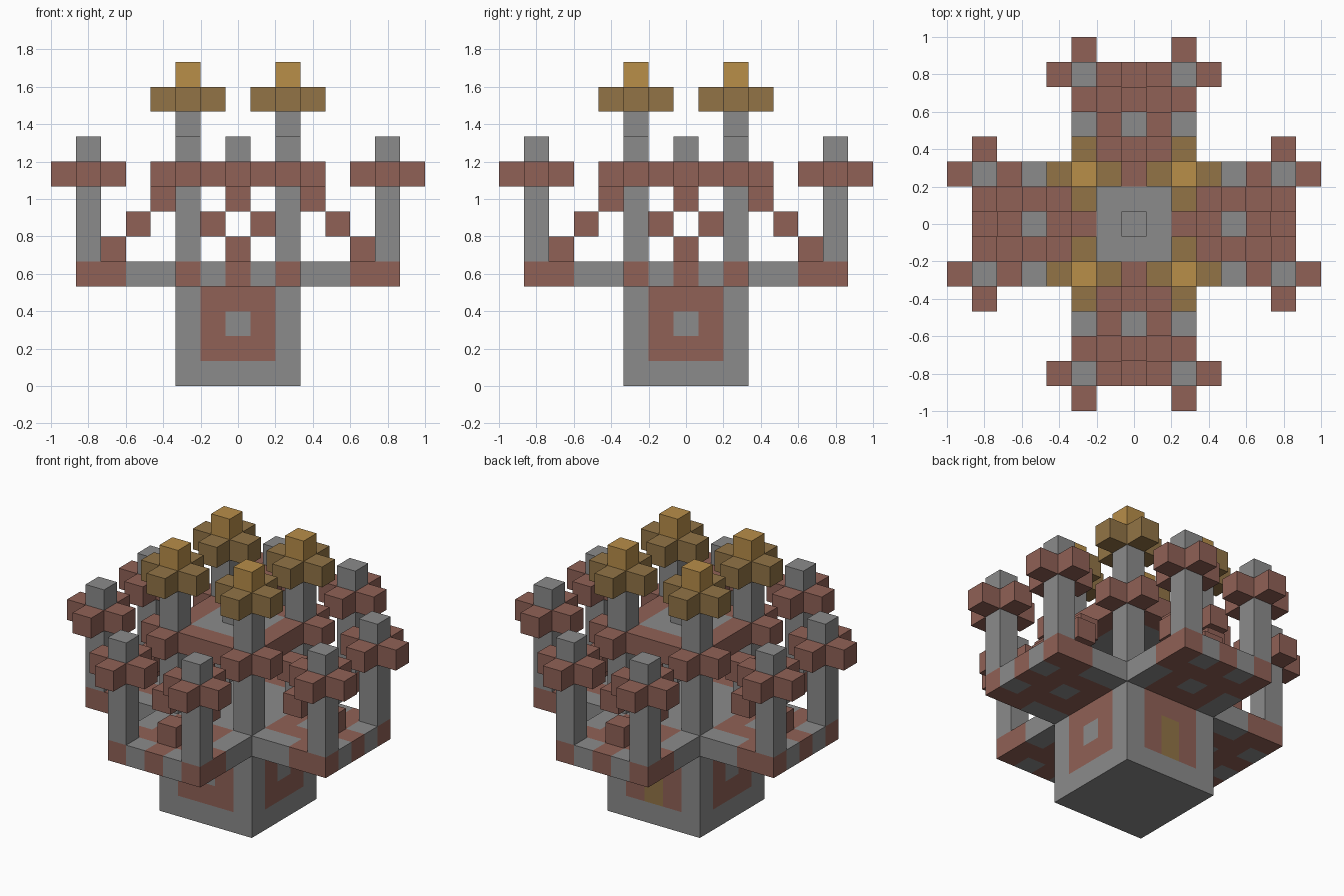
import bpy
import bmesh
from mathutils import Vector

if "Cube" in bpy.data.objects:
    bpy.data.objects.remove(bpy.data.objects["Cube"])

U = 2 / 15  # edge of one block


def material(name, rgb):
    m = bpy.data.materials.new(name)
    lin = [((c / 255 + 0.055) / 1.055) ** 2.4 for c in rgb]
    m.diffuse_color = (*lin, 1)
    m.use_nodes = True
    m.node_tree.nodes["Principled BSDF"].inputs["Base Color"].default_value = m.diffuse_color
    return m


MATS = [material("stone grey", (139, 139, 139)),
        material("brick red", (144, 97, 86)),
        material("bright gold", (184, 142, 73)),
        material("dark gold", (146, 116, 70))]
GREY, RED, GOLD, DARK = range(4)

# Side directions with the two directions spanning each side
AXES = [Vector((1, 0, 0)), Vector((0, 1, 0)), Vector((0, 0, 1))]
SIDES = [(AXES[a] * s, AXES[(a + 1) % 3], AXES[(a + 2) % 3] * s)
         for a in range(3) for s in (-1, 1)]


def build(name, cells):
    """Make one closed shell from blocks {(i, j, k): colour}."""
    bm = bmesh.new()
    for cell, colour in cells.items():
        centre = Vector((cell[0], cell[1], cell[2] + 0.5))
        for n, u, v in SIDES:
            if tuple(int(c) for c in Vector(cell) + n) in cells:
                continue
            corners = [centre + (n + a * u + b * v) / 2
                       for a, b in ((-1, -1), (1, -1), (1, 1), (-1, 1))]
            face = bm.faces.new([bm.verts.new(c * U) for c in corners])
            face.material_index = colour
    bmesh.ops.remove_doubles(bm, verts=bm.verts, dist=1e-4)
    mesh = bpy.data.meshes.new(name)
    bm.to_mesh(mesh)
    bm.free()
    for m in MATS:
        mesh.materials.append(m)
    bpy.context.collection.objects.link(bpy.data.objects.new(name, mesh))


def turn(i, j, quarter):
    for _ in range(quarter):
        i, j = -j, i
    return i, j


def cross(i, j, k, colour):
    return {(i + a, j + b, k): colour
            for a, b in ((0, 0), (1, 0), (-1, 0), (0, 1), (0, -1))}


def column(i, j, low, high):
    return {(i, j, k): GREY for k in range(low, high)}


# Base with a red panel on each side, three windows and a back door
def base_colour(i, j, k):
    if k == 0 or (abs(i) == 2 and abs(j) == 2):
        return GREY
    if i == 0 and j == 2 and k in (1, 2):
        return DARK
    if k == 2 and (i == 0 or j == 0):
        return GREY
    return RED


span = range(-2, 3)
build("base", {(i, j, k): base_colour(i, j, k)
               for i in span for j in span for k in range(4)})


# Cross-shaped platform with a chequered pattern on the arms
def deck_colour(i, j):
    along, across = max(abs(i), abs(j)), min(abs(i), abs(j))
    if along <= 2:
        return GREY
    grey = {3: (2,), 4: (0, 2), 5: (), 6: (1,)}[along]
    return GREY if across in grey else RED


build("platform", {(i, j, 4): deck_colour(i, j)
                   for i in range(-6, 7) for j in range(-6, 7)
                   if min(abs(i), abs(j)) <= 2})

# Upper slab between the main pillars, with a raised middle
roof = {(i, j, 8): RED if max(abs(i), abs(j)) == 2 else GREY
        for i in span for j in span if abs(i) + abs(j) < 4}
roof[(0, 0, 9)] = GREY
build("roof_slab", roof)

for q in range(4):
    # Tall pillar with red collar and gold top
    x, y = turn(2, -2, q)
    pillar = column(x, y, 5, 11)
    collar = {c: RED for c in cross(x, y, 8, RED)
              if max(abs(c[0]), abs(c[1])) == 3 or c[:2] == (x, y)}
    pillar.update(collar)
    build(f"pillar_{q}", pillar)
    crown = cross(x, y, 11, DARK)
    crown[(x, y, 12)] = GOLD
    build(f"pillar_crown_{q}", crown)

    # Two outer posts per arm, each with a red collar and grey tip
    for side in (-2, 2):
        x, y = turn(6, side, q)
        build(f"outer_post_{q}_{side + 2}", column(x, y, 5, 8))
        cap = cross(x, y, 8, RED)
        cap[(x, y, 9)] = GREY
        build(f"outer_post_cap_{q}_{side + 2}", cap)

    # Ring of blocks climbing from the arm to the slab
    for n, (i, j, k) in enumerate(((5, 0, 5), (4, -1, 6), (4, 1, 6), (3, 0, 7))):
        build(f"climbing_block_{q}_{n}", {(*turn(i, j, q), k): RED})
